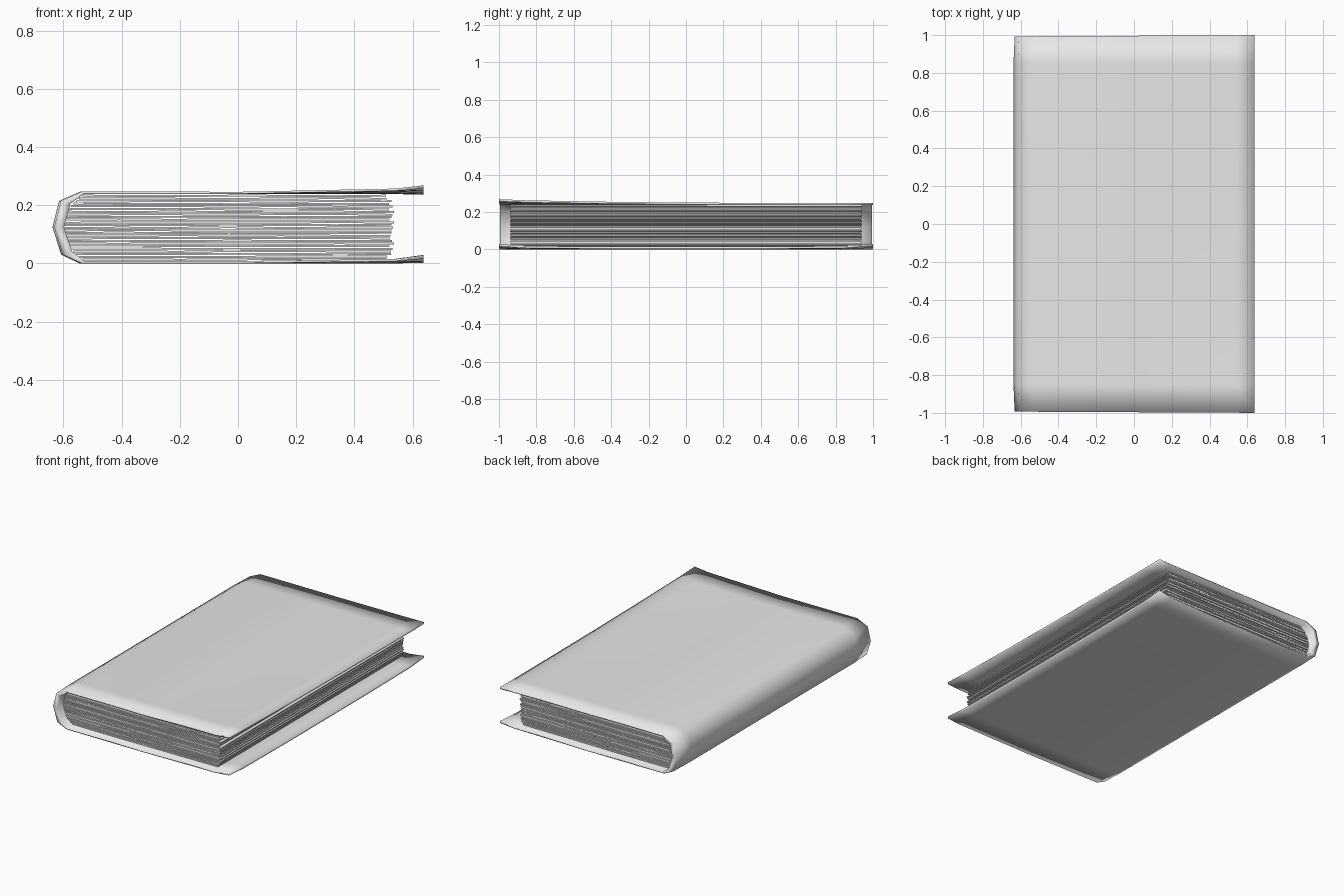
import bpy, bmesh, random

if "Cube" in bpy.data.objects:
    bpy.data.objects.remove(bpy.data.objects["Cube"])

random.seed(4)

grey = bpy.data.materials.new("plain grey")
grey.diffuse_color = (0.8, 0.8, 0.8, 1)
grey.use_nodes = True
grey.node_tree.nodes["Principled BSDF"].inputs["Base Color"].default_value = grey.diffuse_color


def make_object(name, bm):
    bmesh.ops.recalc_face_normals(bm, faces=bm.faces)
    mesh = bpy.data.meshes.new(name)
    bm.to_mesh(mesh)
    bm.free()
    mesh.materials.append(grey)
    obj = bpy.data.objects.new(name, mesh)
    bpy.context.collection.objects.link(obj)
    return obj


def loft(bm, rings):
    """Join closed rings of points into a capped solid."""
    rows = [[bm.verts.new(p) for p in ring] for ring in rings]
    n = len(rows[0])
    for a, b in zip(rows, rows[1:]):
        for i in range(n):
            j = (i + 1) % n
            bm.faces.new((a[i], a[j], b[j], b[i]))
    return rows


# Cover: C-shaped section, outer and inner lines with matching points
outer = [(0.637, 0.248), (0.54, 0.247), (0.0, 0.246), (-0.54, 0.248), (-0.615, 0.215),
         (-0.638, 0.125), (-0.608, 0.03), (-0.545, 0.0), (0.0, 0.0), (0.54, 0.0), (0.637, 0.002)]
inner = [(0.637, 0.237), (0.54, 0.239), (0.0, 0.239), (-0.53, 0.239), (-0.582, 0.205),
         (-0.604, 0.125), (-0.577, 0.042), (-0.535, 0.008), (0.0, 0.008), (0.54, 0.008), (0.637, 0.014)]

# y position, lift of the top fore edge, lift of the bottom fore edge
stations = [(-0.995, 0.020, 0.014), (-0.85, 0.014, 0.004), (-0.4, 0.006, 0.0), (0.0, 0.002, 0.0),
            (0.4, 0.0, 0.0), (0.85, -0.001, 0.004), (0.995, 0.0, 0.015)]


def section(y, top, bottom):
    def place(p):
        x, z = p
        bend = max(0.0, (x - 0.3) / 0.337) ** 2
        # the head and tail of the spine are drawn in slightly
        if abs(y) > 0.9 and x < -0.53:
            x += 0.006
        yy = y * (1 + 0.005 * (x + 0.3)) if abs(y) > 0.9 else y
        return (x, yy, z + bend * (top if z > 0.125 else bottom))
    return [place(p) for p in outer] + [place(p) for p in reversed(inner)]


bm = bmesh.new()
rows = loft(bm, [section(*s) for s in stations])
n = len(outer)
for row in (rows[0], rows[-1]):
    for i in range(n - 1):
        bm.faces.new((row[i], row[i + 1], row[2 * n - 2 - i], row[2 * n - 1 - i]))
cover = make_object("cover", bm)
for poly in cover.data.polygons:
    poly.use_smooth = True

# Pages: thin, slightly wavy sheets whose left ends follow the round spine
COUNT = 25
bm = bmesh.new()
for k in range(COUNT):
    t = k / (COUNT - 1)
    z = 0.014 + 0.218 * t
    side = abs(2 * t - 1)
    left = -0.596 + 0.062 * side ** 2.5
    right = 0.532 - 0.014 * side ** 2 + random.uniform(-0.012, 0.008)
    half = 0.0032
    end_y = 0.94 + random.uniform(-0.004, 0.002)
    rings = []
    for i in range(7):
        f = i / 6
        x = left + (right - left) * f
        wave = random.uniform(-0.0014, 0.0014)
        rings.append([(x, -end_y, z + wave - half), (x, end_y, z + wave - half),
                      (x, end_y, z + wave + half), (x, -end_y, z + wave + half)])
    rows = loft(bm, rings)
    bm.faces.new(rows[0])
    bm.faces.new(rows[-1])
make_object("pages", bm)
